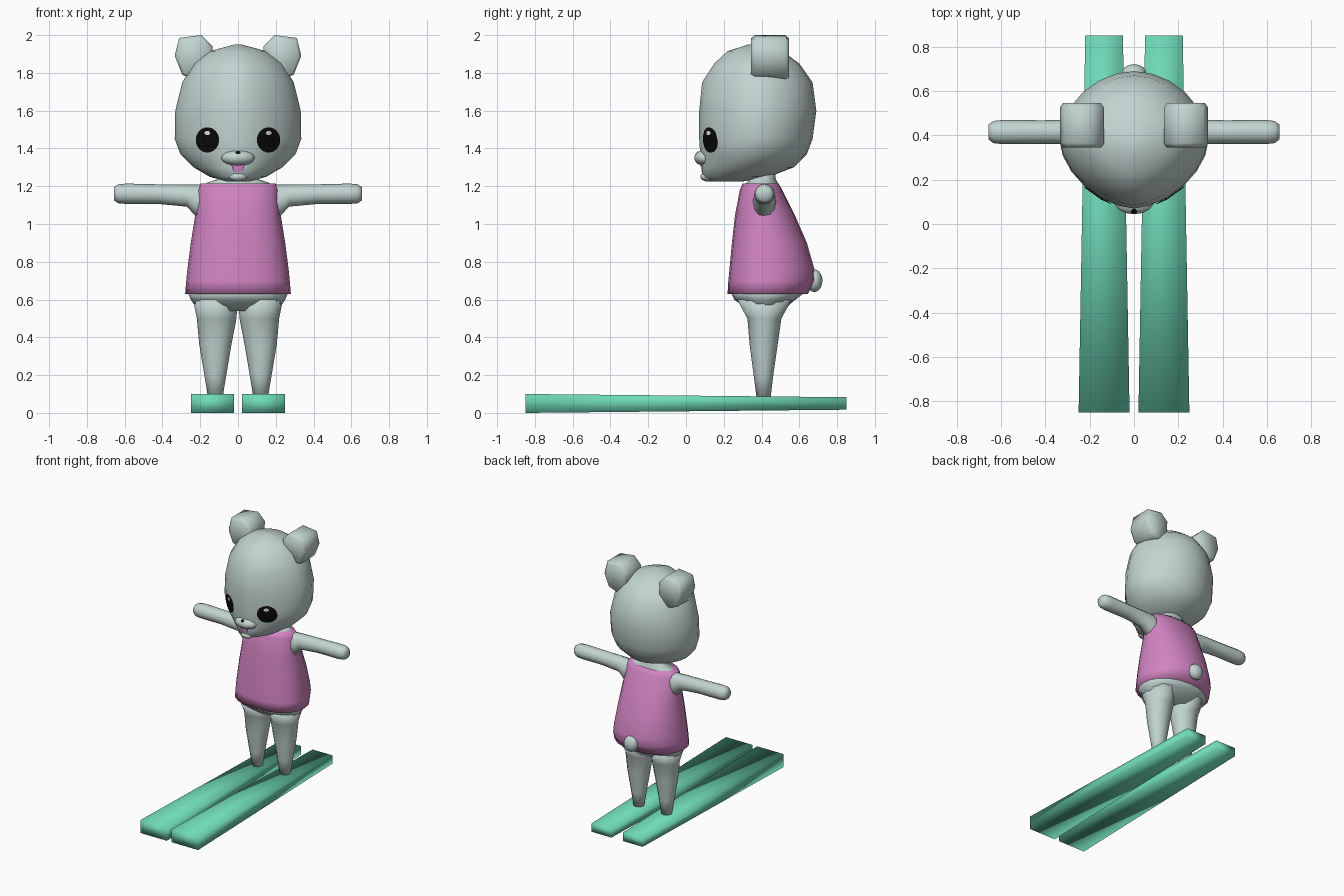
import bpy, bmesh, math
from mathutils import Vector
from mathutils.bvhtree import BVHTree

if "Cube" in bpy.data.objects:
    bpy.data.objects.remove(bpy.data.objects["Cube"])


def material(name, rgb):
    m = bpy.data.materials.new(name)
    m.diffuse_color = (*rgb, 1)
    m.use_nodes = True
    m.node_tree.nodes["Principled BSDF"].inputs["Base Color"].default_value = m.diffuse_color
    return m


FUR = material("pale_grey_fur", (0.54, 0.66, 0.635))
PINK = material("pink_cloth", (0.64, 0.23, 0.54))
GREEN = material("mint_green", (0.16, 0.70, 0.48))
BLACK = material("black", (0.003, 0.003, 0.003))
WHITE = material("white", (0.9, 0.9, 0.9))


def finish(name, bm, mat, smooth=True, closed=True):
    if closed:
        bmesh.ops.recalc_face_normals(bm, faces=bm.faces)
    for f in bm.faces:
        f.smooth = smooth
    me = bpy.data.meshes.new(name)
    bm.to_mesh(me)
    bm.free()
    me.materials.append(mat)
    ob = bpy.data.objects.new(name, me)
    bpy.context.collection.objects.link(ob)
    return ob


def spow(v, e):
    return math.copysign(abs(v) ** e, v)


def loft(name, rings, mat, n=16, pf=2.0, pb=2.0, place=lambda x, y, z: (x, y, z)):
    """Rings of (height, centre x, half width, front y, back y, widest y)."""
    bm = bmesh.new()
    loops = []
    for z, cx, w, y0, y1, cy in rings:
        loop = []
        for i in range(n):
            a = 2 * math.pi * i / n
            s, c = math.sin(a), math.cos(a)
            p = pf if c > 0 else pb
            y = cy - spow(c, 2 / p) * ((cy - y0) if c > 0 else (y1 - cy))
            loop.append(bm.verts.new(place(cx + w * spow(s, 2 / p), y, z)))
        loops.append(loop)
    for a, b in zip(loops, loops[1:]):
        for i in range(n):
            bm.faces.new((a[i], a[(i + 1) % n], b[(i + 1) % n], b[i]))
    bm.faces.new(loops[0])
    bm.faces.new(loops[-1])
    return finish(name, bm, mat)


def blob(name, centre, radii, mat):
    bm = bmesh.new()
    bmesh.ops.create_uvsphere(bm, u_segments=14, v_segments=9, radius=1)
    for v in bm.verts:
        v.co = [c + r * k for c, r, k in zip(centre, radii, v.co)]
    return finish(name, bm, mat)


# Head, with a pointed front and rounder back
head = loft("head", [
    (1.225, 0, .06, .13, .30, .20), (1.25, 0, .15, .085, .44, .27),
    (1.30, 0, .235, .085, .57, .33), (1.37, 0, .305, .075, .64, .36),
    (1.45, 0, .335, .07, .67, .37), (1.60, 0, .332, .07, .69, .38),
    (1.75, 0, .295, .085, .67, .38), (1.85, 0, .235, .15, .60, .38),
    (1.915, 0, .15, .22, .51, .37), (1.95, 0, .02, .33, .38, .36)],
    FUR, n=24, pf=1.7, pb=1.9)
muzzle = blob("muzzle", (0, .10, 1.35), (.09, .057, .042), FUR)
chin = blob("chin", (0, .115, 1.25), (.05, .04, .025), FUR)
trees = [BVHTree.FromPolygons([v.co for v in o.data.vertices],
                              [p.vertices for p in o.data.polygons])
         for o in (head, muzzle)]


def face_patch(name, cx, cz, rx, rz, mat, lift, n=20, taper=0):
    """Thin disc laid onto the face from the front."""
    bm = bmesh.new()

    def vert(r, a):
        z = cz + rz * r * math.sin(a)
        x = cx + rx * r * math.cos(a) * (1 + taper * math.sin(a))
        hits = [t.ray_cast(Vector((x, -1, z)), Vector((0, 1, 0)))[0] for t in trees]
        return bm.verts.new((x, min(h.y for h in hits if h) - lift, z))

    mid = vert(0, 0)
    prev = None
    for k in (1, 2, 3):
        ring = [vert(k / 3, 2 * math.pi * (i + .5) / n) for i in range(n)]
        for i in range(n):
            j = (i + 1) % n
            bm.faces.new((prev[i], ring[i], ring[j], prev[j]) if prev
                         else (mid, ring[i], ring[j]))
        prev = ring
    return finish(name, bm, mat, closed=False)


# Painted face details
for s, side in ((-1, "right"), (1, "left")):
    face_patch(side + "_eye", s * .162, 1.445, .062, .067, BLACK, .007)
    face_patch(side + "_eye_glint", s * .162, 1.482, .016, .012, WHITE, .009, 8)
face_patch("nose", 0, 1.378, .014, .008, BLACK, .004, 8)
face_patch("mouth", 0, 1.295, .042, .028, PINK, .006, 4, .3)

# Ears: rounded polygons extruded front to back
for s, side in ((-1, "right"), (1, "left")):
    outline = [(.14, 1.85), (.135, 1.94), (.195, 2.0), (.312, 1.985),
               (.335, 1.89), (.295, 1.79), (.22, 1.76)]
    bm = bmesh.new()
    rows = []
    for y, k in ((.345, .86), (.365, 1), (.525, 1), (.545, .86)):
        rows.append([bm.verts.new((s * (.235 + (x - .235) * k), y,
                                   1.88 + (z - 1.88) * k)) for x, z in outline])
    for a, b in zip(rows, rows[1:]):
        for i in range(len(a)):
            j = (i + 1) % len(a)
            bm.faces.new((a[i], a[j], b[j], b[i]))
    bm.faces.new(rows[0])
    bm.faces.new(rows[-1])
    finish(side + "_ear", bm, FUR)

# Neck, shirt and hips
loft("neck", [(1.19, 0, .185, .30, .49, .41), (1.218, 0, .165, .32, .485, .41),
              (1.24, 0, .10, .34, .475, .41), (1.30, 0, .08, .34, .47, .41)], FUR)
loft("shirt", [
    (.63, 0, .28, .22, .645, .42), (.70, 0, .274, .224, .685, .42),
    (.76, 0, .268, .23, .68, .42), (.90, 0, .25, .243, .64, .42),
    (1.05, 0, .226, .26, .575, .42), (1.18, 0, .216, .285, .51, .41),
    (1.215, 0, .198, .30, .49, .41)], PINK, n=20, pf=2.3, pb=2.1)
loft("hips", [(.54, 0, .21, .335, .51, .42), (.60, 0, .25, .255, .58, .42),
              (.65, 0, .272, .23, .645, .42)], FUR, n=20, pf=2.3, pb=2.1)
blob("tail", (0, .68, .70), (.057, .042, .06), FUR)

for s, side in ((-1, "right"), (1, "left")):
    # Legs taper to the ankles
    loft(side + "_leg", [
        (.07, s * .12, .037, .375, .447, .41), (.20, s * .12, .058, .358, .462, .41),
        (.36, s * .12, .085, .337, .485, .41), (.50, s * .113, .105, .325, .505, .41),
        (.60, s * .12, .118, .27, .56, .41)], FUR, n=12)
    # Arms run sideways, flaring at the armhole
    loft(side + "_arm", [
        (.14, 1.12, .09, .35, .48, .41), (.215, 1.12, .088, .355, .475, .415),
        (.27, 1.15, .058, .36, .47, .415), (.42, 1.158, .052, .362, .468, .415),
        (.59, 1.16, .054, .36, .47, .415), (.635, 1.16, .05, .365, .465, .415),
        (.657, 1.16, .034, .382, .448, .415)], FUR, n=12,
        place=lambda x, y, z, s=s: (s * z, y, x))
    # Skis narrow and thin out towards the back
    bm = bmesh.new()
    bmesh.ops.create_cube(bm, size=2)
    for v in bm.verts:
        front = v.co.y < 0
        v.co = (s * .135 + v.co.x * (.115 if front else .085), v.co.y * .85,
                .05 + v.co.z * (.05 if front else .033))
    finish(side + "_ski", bm, GREEN)
